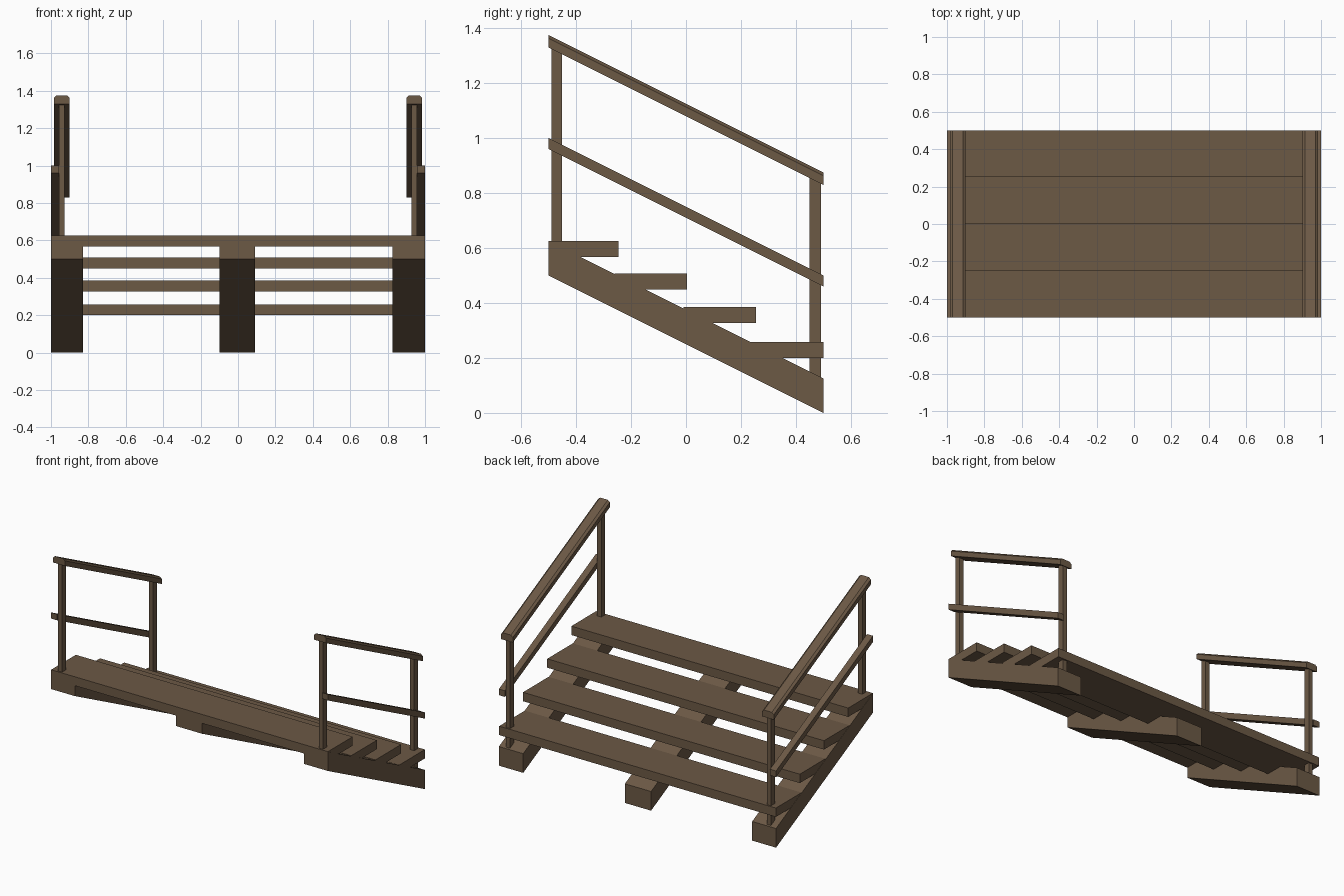
import bpy

if "Cube" in bpy.data.objects:
    bpy.data.objects.remove(bpy.data.objects["Cube"])

wood = bpy.data.materials.new("brown_wood")
wood.diffuse_color = (0.15, 0.10, 0.06, 1)
wood.use_nodes = True
wood.node_tree.nodes["Principled BSDF"].inputs["Base Color"].default_value = wood.diffuse_color


def drop(y):
    """Height change along the 1:2 stair slope, zero at the front (y = -0.5)."""
    return -0.5 * (y + 0.5)


def loft(name, section_a, section_b):
    """Solid between two matching counter-clockwise (x, z) sections, front to back."""
    n = len(section_a)
    faces = [tuple(range(n)), tuple(reversed(range(n, 2 * n)))]
    faces += [(i, i + n, (i + 1) % n + n, (i + 1) % n) for i in range(n)]
    me = bpy.data.meshes.new(name)
    me.from_pydata(section_a + section_b, [], faces)
    me.materials.append(wood)
    ob = bpy.data.objects.new(name, me)
    bpy.context.collection.objects.link(ob)
    return ob


def beam(name, profile, y0=-0.5, y1=0.5, sloped=True):
    """Sweep an (x, z) profile along y, following the slope if asked."""
    return loft(name, *[[(x, y, z + (drop(y) if sloped else 0)) for x, z in profile]
                        for y in (y0, y1)])


def rect(x0, x1, z0, z1):
    return [(x0, z0), (x1, z0), (x1, z1), (x0, z1)]


# Three sloping stringers
for name, x0, x1 in (("left", -1, -0.828), ("middle", -0.098, 0.091), ("right", 0.825, 1)):
    beam(name + "_stringer", rect(x0, x1, 0.5, 0.625))

# Four treads
for i, (y0, y1, top) in enumerate(((-0.5, -0.245, 0.626), (-0.26, 0.004, 0.508),
                                   (-0.01, 0.254, 0.385), (0.235, 0.5, 0.258))):
    beam(f"tread_{i + 1}", rect(-0.999, 0.999, top - 0.058, top), y0, y1, False)

# Railings on both sides
for side, s in (("left", -1), ("right", 1)):
    def mirrored(profile):
        pts = [(s * x, z) for x, z in profile]
        return pts if s > 0 else pts[::-1]

    # Handrail with chamfered top edges
    beam(side + "_handrail", mirrored([(0.9, 1.33), (0.984, 1.33), (0.984, 1.363),
                                       (0.97, 1.375), (0.914, 1.375), (0.9, 1.363)]))
    # Mid rail fixed to the outside of the posts
    beam(side + "_mid_rail", mirrored(rect(0.957, 1, 0.96, 1.0)))
    # Posts standing on the stringer
    for end, y0, y1 in (("front", -0.49, -0.451), ("back", 0.45, 0.491)):
        beam(f"{side}_{end}_post", mirrored(rect(0.927, 0.957, 0.61, 1.335)), y0, y1)
